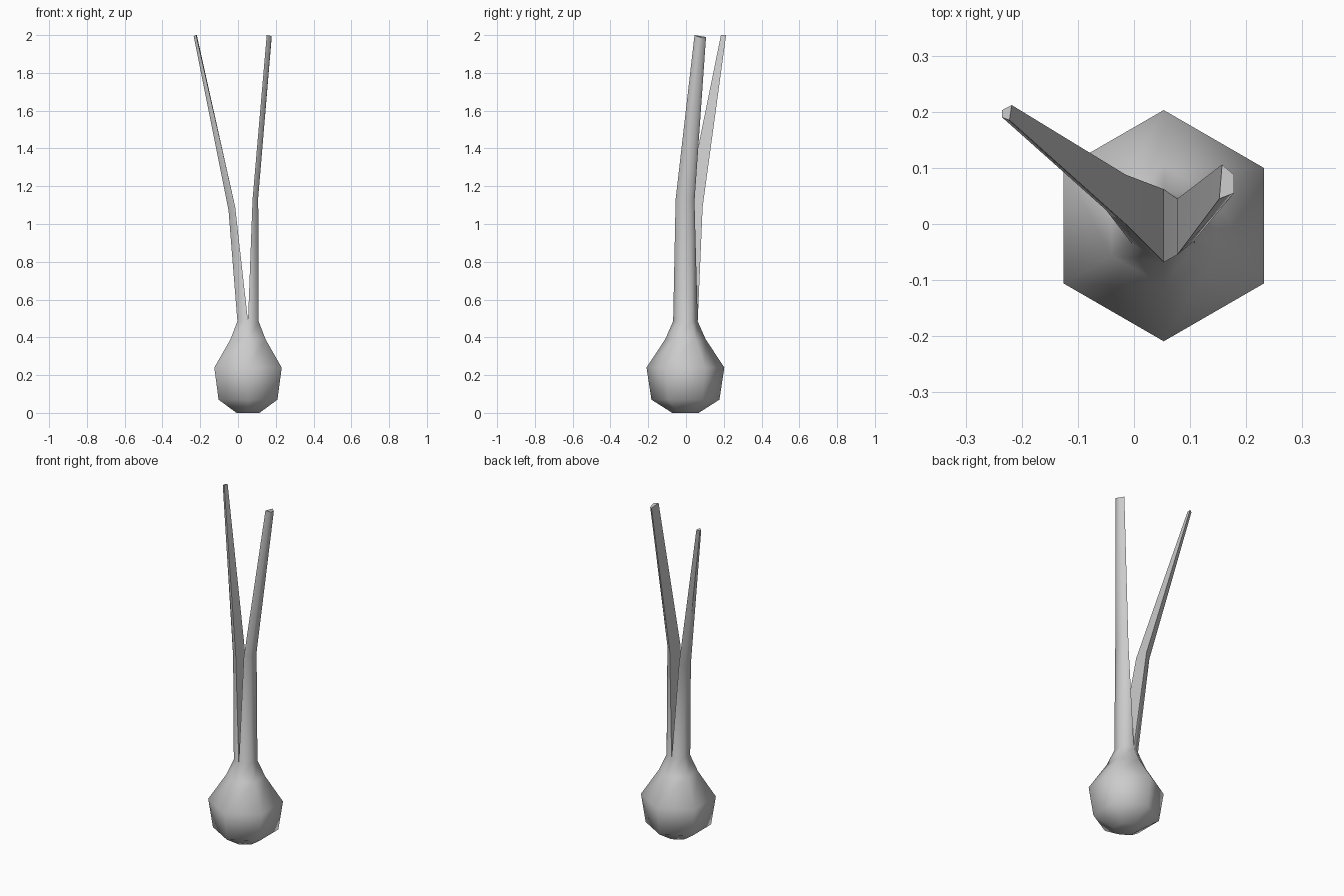
import bpy, bmesh, math

cube = bpy.data.objects.get("Cube")
if cube:
    bpy.data.objects.remove(cube, do_unlink=True)

# Single matte grey
mat = bpy.data.materials.new("pale grey")
mat.use_nodes = True
grey = (0.6, 0.6, 0.6, 1)
mat.diffuse_color = grey
mat.node_tree.nodes["Principled BSDF"].inputs["Base Color"].default_value = grey

CX, CY, SIDES = 0.053, -0.003, 6
bm = bmesh.new()


def hex_ring(radius, z):
    """Six-sided ring with corners pointing front and back."""
    angles = [math.radians(-90 + 60 * i) for i in range(SIDES)]
    return [bm.verts.new((CX + radius * math.cos(a), CY + radius * math.sin(a), z))
            for a in angles]


def bridge(lower, upper):
    n = len(lower)
    for i in range(n):
        j = (i + 1) % n
        bm.faces.new((lower[i], lower[j], upper[j], upper[i]))


def stem(base, sections):
    """Grow a four-sided stem from half of the neck ring."""
    for section in sections:
        ring = [bm.verts.new(p) for p in section]
        bridge(base, ring)
        base = ring
    bm.faces.new(base)


# Bulb: radius and height from the foot to the neck
rings = [hex_ring(r, z) for r, z in
         [(0.07, 0), (0.18, 0.07), (0.206, 0.24), (0.107, 0.39), (0.065, 0.485)]]
for lower, upper in zip(rings, rings[1:]):
    bridge(lower, upper)
bm.faces.new(list(reversed(rings[0])))
neck = rings[-1]

# Left stem: corners run inner front, outer front, outer back, inner back
stem(neck[0:4], [
    [(0.077, -0.055, 1.13), (0.107, -0.03, 1.14), (0.107, 0.025, 1.14), (0.077, 0.045, 1.12)],
    [(0.152, 0.045, 2), (0.178, 0.055, 1.995), (0.178, 0.088, 1.985), (0.157, 0.106, 1.99)],
])

# Right stem: corners run inner back, outer back, outer front, inner front
stem([neck[3], neck[4], neck[5], neck[0]], [
    [(-0.015, 0.088, 1.09), (-0.05, 0.07, 1.07), (-0.05, 0.025, 1.07), (-0.015, 0, 1.09)],
    [(-0.218, 0.212, 2), (-0.235, 0.203, 1.995), (-0.235, 0.19, 1.995), (-0.222, 0.185, 2)],
])

bmesh.ops.recalc_face_normals(bm, faces=bm.faces[:])
mesh = bpy.data.meshes.new("bulb_and_stems")
bm.to_mesh(mesh)
bm.free()
mesh.materials.append(mat)
plant = bpy.data.objects.new("bulb_and_stems", mesh)
bpy.context.collection.objects.link(plant)

# Soft shading with crisp stem ends
bpy.ops.object.select_all(action='DESELECT')
plant.select_set(True)
bpy.context.view_layer.objects.active = plant
bpy.ops.object.shade_smooth_by_angle(angle=math.radians(65))
